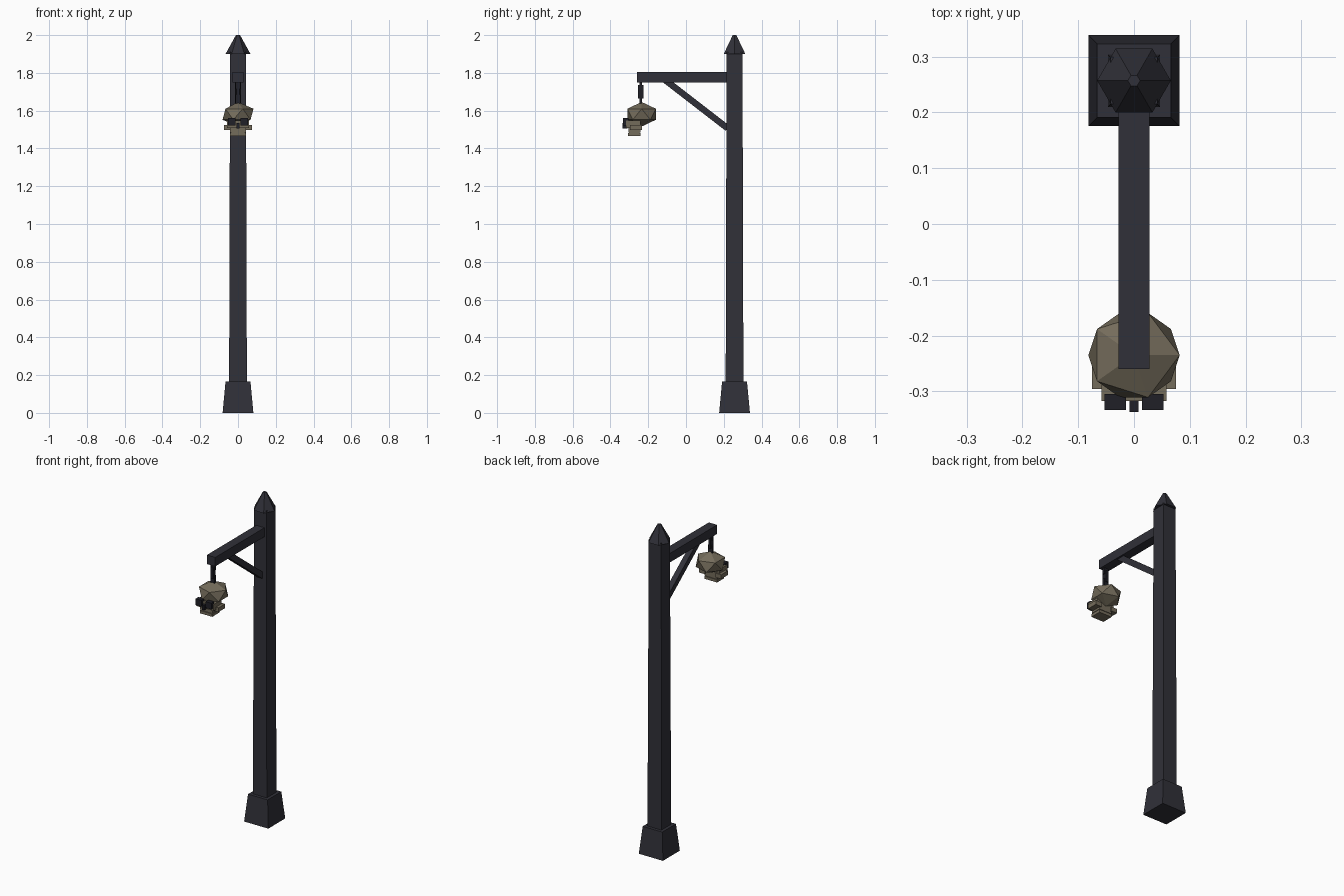
import bpy, math
from mathutils import Vector

if "Cube" in bpy.data.objects:
    bpy.data.objects.remove(bpy.data.objects["Cube"])


def material(name, col):
    m = bpy.data.materials.new(name)
    m.diffuse_color = (*col, 1)
    m.use_nodes = True
    m.node_tree.nodes["Principled BSDF"].inputs["Base Color"].default_value = m.diffuse_color
    return m


IRON = material("dark iron", (0.030, 0.030, 0.040))
BONE = material("old bone", (0.175, 0.150, 0.105))
BLACK = material("socket black", (0.014, 0.014, 0.020))
POST_Y, SKULL_Y = 0.257, -0.235


def finish(name, mat):
    o = bpy.context.object
    o.name = name
    o.data.materials.append(mat)
    return o


def box(name, mat, x, y, z):
    """Box from (min, max) ranges."""
    r = (x, y, z)
    bpy.ops.mesh.primitive_cube_add(size=1, location=[(a + b) / 2 for a, b in r])
    o = finish(name, mat)
    o.scale = [b - a for a, b in r]
    return o


def tapered(name, mat, sides, r1, r2, z1, z2, turn=0.0):
    """Upright tapered prism on the post axis."""
    bpy.ops.mesh.primitive_cone_add(vertices=sides, radius1=r1, radius2=r2, depth=z2 - z1,
                                    location=(0, POST_Y, (z1 + z2) / 2), rotation=(0, 0, turn))
    return finish(name, mat)


# Post: square base, tapered shaft, hexagonal cap
Q = math.sqrt(2)
tapered("post_base", IRON, 4, 0.0815 * Q, 0.066 * Q, 0, 0.165, math.pi / 4)
tapered("post_shaft", IRON, 4, 0.047 * Q, 0.042 * Q, 0.16, 1.91, math.pi / 4)
tapered("post_cap", IRON, 6, 0.066, 0.011, 1.9, 2.0, math.pi / 6)

# Arm and its diagonal brace
box("arm", IRON, (-0.028, 0.028), (-0.26, 0.225), (1.75, 1.805))
a, b = Vector((0, -0.11, 1.762)), Vector((0, 0.22, 1.507))
bpy.ops.mesh.primitive_cube_add(size=1, location=(a + b) / 2)
brace = finish("brace", IRON)
brace.scale = (0.034, (b - a).length, 0.034)
brace.rotation_euler.x = math.atan2(b.z - a.z, b.y - a.y)

# Hanging chain: narrow and wide links in turn
for i, (half_x, half_y, z1, z2) in enumerate([(0.014, 0.007, 1.715, 1.755),
                                              (0.008, 0.014, 1.665, 1.735),
                                              (0.014, 0.007, 1.63, 1.685)]):
    box(f"chain_link_{i}", BLACK, (-half_x, half_x),
        (SKULL_Y - 0.005 - half_y, SKULL_Y - 0.005 + half_y), (z1, z2))

# Skull: faceted cranium, face block, cheeks, jaw, teeth
bpy.ops.mesh.primitive_ico_sphere_add(subdivisions=1, radius=1, location=(0, SKULL_Y, 1.581))
finish("cranium", BONE).scale = (0.0915, 0.089, 0.065)
box("face", BONE, (-0.058, 0.058), (-0.317, -0.24), (1.508, 1.548))
box("upper_jaw", BONE, (-0.042, 0.042), (-0.305, -0.24), (1.485, 1.515))
box("lower_jaw", BONE, (-0.042, 0.042), (-0.308, -0.24), (1.465, 1.482))
box("jaw_gap", BONE, (-0.037, 0.037), (-0.302, -0.245), (1.478, 1.49))
for s, side in ((-1, "left"), (1, "right")):
    box(f"cheek_{side}", BONE, sorted((s * 0.035, s * 0.075)), (-0.296, -0.232), (1.498, 1.524))
    box(f"eye_socket_{side}", BLACK, sorted((s * 0.014, s * 0.053)), (-0.333, -0.305), (1.522, 1.56))
box("nose_hole", BLACK, (-0.008, 0.008), (-0.337, -0.31), (1.506, 1.536))
